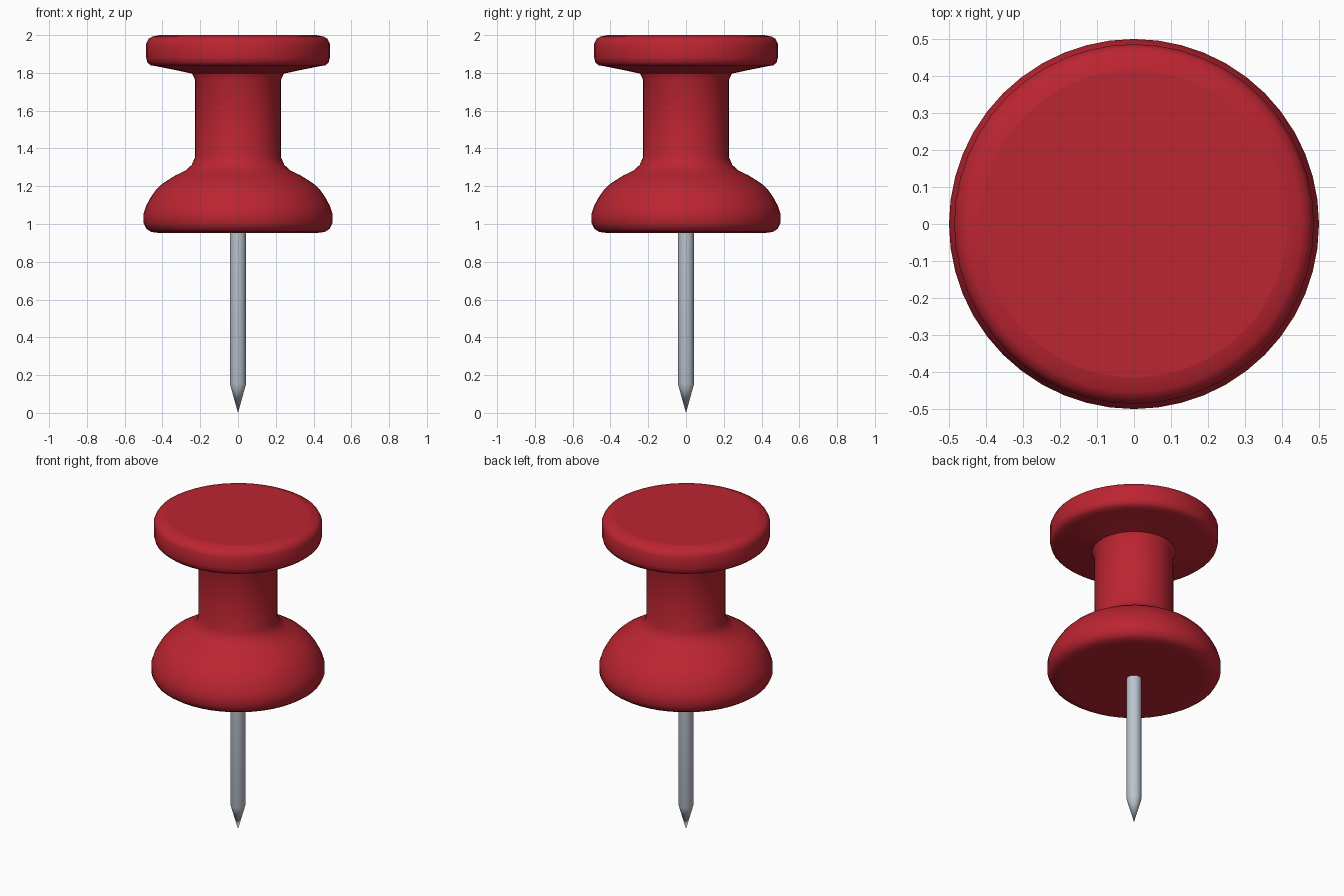
import bpy, bmesh, math

if "Cube" in bpy.data.objects:
    bpy.data.objects.remove(bpy.data.objects["Cube"])


def material(name, rgb):
    m = bpy.data.materials.new(name)
    m.diffuse_color = (*rgb, 1)
    m.use_nodes = True
    m.node_tree.nodes["Principled BSDF"].inputs["Base Color"].default_value = m.diffuse_color
    return m


def lathe(name, profile, segments, mat):
    """Revolve (radius, z) points, listed bottom to top, about the z axis."""
    bm = bmesh.new()
    rings = []
    for r, z in profile:
        if r == 0:
            rings.append([bm.verts.new((0, 0, z))])
        else:
            rings.append([bm.verts.new((r * math.cos(2 * math.pi * i / segments),
                                        r * math.sin(2 * math.pi * i / segments), z))
                          for i in range(segments)])
    for a, b in zip(rings, rings[1:]):
        for i in range(segments):
            j = (i + 1) % segments
            if len(a) == 1:
                bm.faces.new((a[0], b[j], b[i]))
            else:
                bm.faces.new((a[i], a[j], b[j], b[i]))
    # flat end caps
    if len(rings[0]) > 1:
        bm.faces.new(rings[0][::-1])
    bm.faces.new(rings[-1])
    mesh = bpy.data.meshes.new(name)
    bm.to_mesh(mesh)
    bm.free()
    mesh.materials.append(mat)
    obj = bpy.data.objects.new(name, mesh)
    bpy.context.collection.objects.link(obj)
    bpy.ops.object.select_all(action='DESELECT')
    obj.select_set(True)
    bpy.context.view_layer.objects.active = obj
    bpy.ops.object.shade_smooth_by_angle(angle=math.radians(40))
    for p in mesh.polygons:
        if len(p.vertices) > 4:
            p.use_smooth = False
    return obj


red = material("red plastic", (0.50, 0.018, 0.031))
steel = material("steel", (0.50, 0.55, 0.61))

# Moulded grip: domed base, narrow waist, flat round head
lathe("grip", [
    (0.42, 0.953), (0.46, 0.958), (0.485, 0.975), (0.50, 1.005),
    (0.50, 1.055), (0.487, 1.095), (0.464, 1.138), (0.435, 1.18),
    (0.40, 1.214), (0.33, 1.258), (0.278, 1.283), (0.245, 1.313),
    (0.227, 1.355), (0.227, 1.762), (0.243, 1.796), (0.33, 1.815),
    (0.43, 1.835), (0.462, 1.84), (0.48, 1.855), (0.486, 1.88),
    (0.486, 1.955), (0.474, 1.98), (0.453, 1.992), (0.415, 2.0),
], 48, red)

# Needle with a sharp point, sunk into the grip
lathe("needle", [(0, 0), (0.043, 0.155), (0.043, 1.0)], 24, steel)
